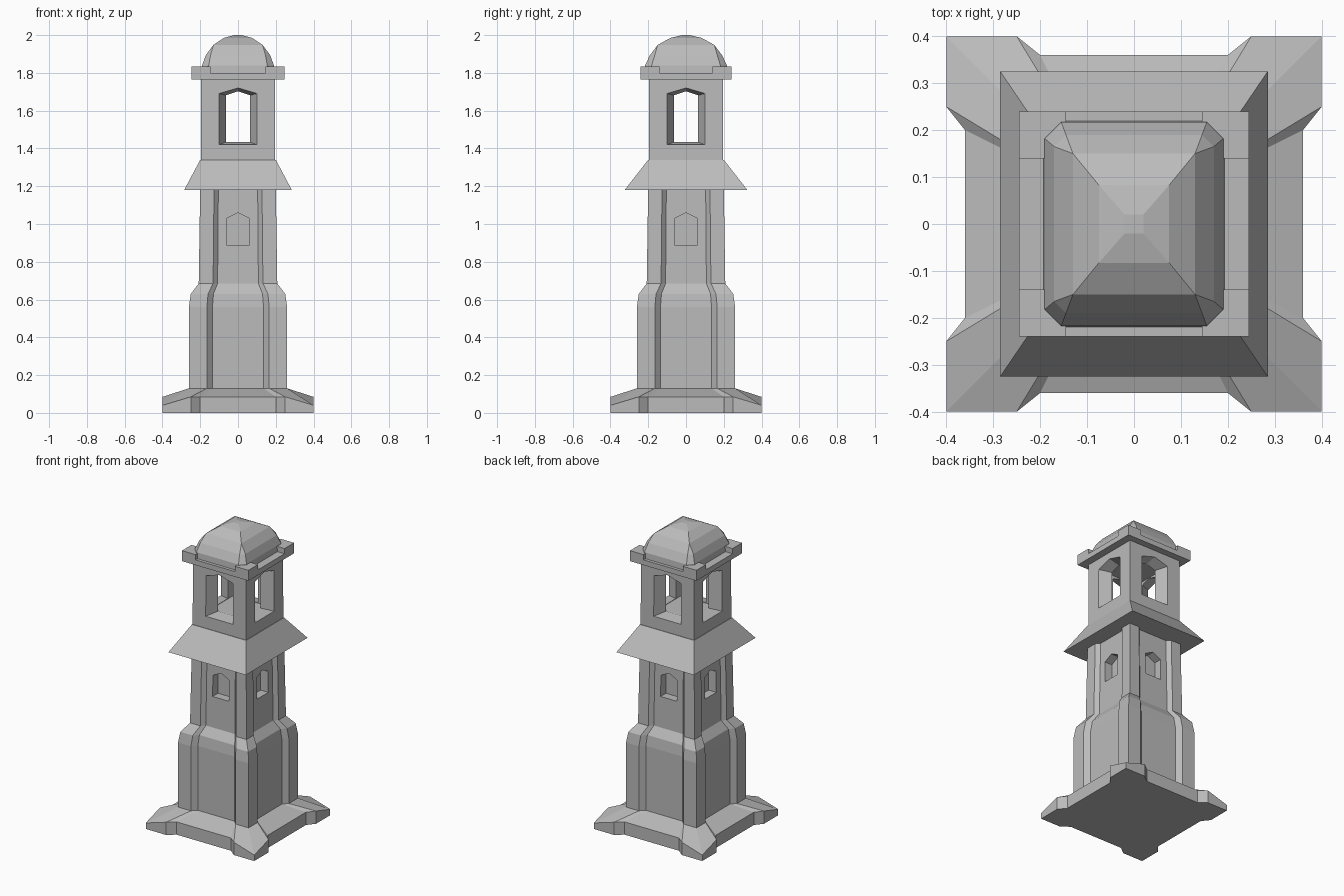
import bpy, bmesh, math
from mathutils import Matrix

if "Cube" in bpy.data.objects:
    bpy.data.objects.remove(bpy.data.objects["Cube"])

stone = bpy.data.materials.new("grey_stone")
stone.diffuse_color = (0.5, 0.5, 0.5, 1)
stone.use_nodes = True
stone.node_tree.nodes["Principled BSDF"].inputs["Base Color"].default_value = stone.diffuse_color


def loft(name, rings):
    """Closed solid through rings of equal point count (counter-clockwise, bottom to top)."""
    bm = bmesh.new()
    vs = [[bm.verts.new(p) for p in r] for r in rings]
    n = len(rings[0])
    for a, b in zip(vs, vs[1:]):
        for i in range(n):
            j = (i + 1) % n
            bm.faces.new((a[i], a[j], b[j], b[i]))
    bm.faces.new(vs[0][::-1])
    bm.faces.new(vs[-1])
    bmesh.ops.remove_doubles(bm, verts=bm.verts, dist=1e-5)
    bmesh.ops.recalc_face_normals(bm, faces=bm.faces)
    me = bpy.data.meshes.new(name)
    bm.to_mesh(me)
    bm.free()
    me.materials.append(stone)
    ob = bpy.data.objects.new(name, me)
    bpy.context.collection.objects.link(ob)
    return ob


def rect(x, y, z, cx=0, cy=0):
    return [(cx + sx * x, cy + sy * y, z) for sx, sy in ((-1, -1), (1, -1), (1, 1), (-1, 1))]


def turned(corner):
    """Repeat one corner's points around four quarter turns."""
    pts = list(corner)
    out = []
    for _ in range(4):
        out += pts
        pts = [(-y, x, z) for x, y, z in pts]
    return out


def cut(target, cutter):
    bpy.context.view_layer.objects.active = target
    m = target.modifiers.new("cut", 'BOOLEAN')
    m.operation, m.solver, m.object = 'DIFFERENCE', 'EXACT', cutter
    bpy.ops.object.modifier_apply(modifier=m.name)
    bpy.data.objects.remove(cutter)


def arch(hw, z0, z1, peak, y):
    """Window outline with a shallow pointed head."""
    return [(-hw, y, z0), (hw, y, z0), (hw, y, z1), (0, y, peak), (-hw, y, z1)]


def cut_windows(target, outer, inner):
    for k in range(4):
        c = loft("window_cutter", [outer, inner])
        c.data.transform(Matrix.Rotation(k * math.pi / 2, 4, 'Z'))
        cut(target, c)


# flared foot and recessed-panel shaft, one continuous loft
def foot(h, tip):
    return turned([(.36, .2, h), (.4, .25, h), (.4, .4, tip), (.25, .4, h), (.2, .36, h)])


def shaft(w, z):
    s = w / .26
    return turned([(x * s, y * s, z) for x, y in
                   ((.23, .135), (.26, .165), (.26, .26), (.165, .26), (.135, .23))])


body = loft("tower_shaft", [foot(0, 0), foot(.085, .04), shaft(.26, .13), shaft(.26, .56),
                            shaft(.25, .63), shaft(.208, .685), shaft(.2, 1.2)])
cut_windows(body, arch(.06, .89, 1.03, 1.06, -.3), arch(.06, .89, 1.03, 1.06, -.125))

# sloping skirt roof
loft("skirt_roof", [rect(.285, .325, 1.18), rect(.2, .2, 1.34)])

# open lantern room with splayed windows
lantern = loft("lantern_room", [rect(.197, .197, 1.3), rect(.195, .195, 1.78)])
cut(lantern, loft("room_cutter", [rect(.12, .12, 1.43), rect(.12, .12, 1.705)]))
cut_windows(lantern, arch(.105, 1.418, 1.692, 1.723, -.206), arch(.06, 1.435, 1.68, 1.7, -.11))

# cornice with raised corners
loft("cornice", [rect(.245, .24, 1.765), rect(.245, .24, 1.8)])
for sx in (-1, 1):
    for sy in (-1, 1):
        cx, cy = sx * .195, sy * .19
        loft("cornice_corner", [rect(.05, .05, 1.8, cx, cy), rect(.05, .05, 1.835, cx, cy)])


# faceted dome with chamfered corners
def dome_ring(x, y, c, z):
    return [(x, -y + c, z), (x, y - c, z), (x - c, y, z), (-x + c, y, z),
            (-x, y - c, z), (-x, -y + c, z), (-x + c, -y, z), (x - c, -y, z)]


loft("dome", [dome_ring(.193, .22, .035, 1.79), dome_ring(.19, .217, .035, 1.84),
              dome_ring(.17, .19, .025, 1.895), dome_ring(.13, .15, 0, 1.948),
              dome_ring(.075, .083, 0, 1.985), dome_ring(.02, .02, 0, 2.0)])
